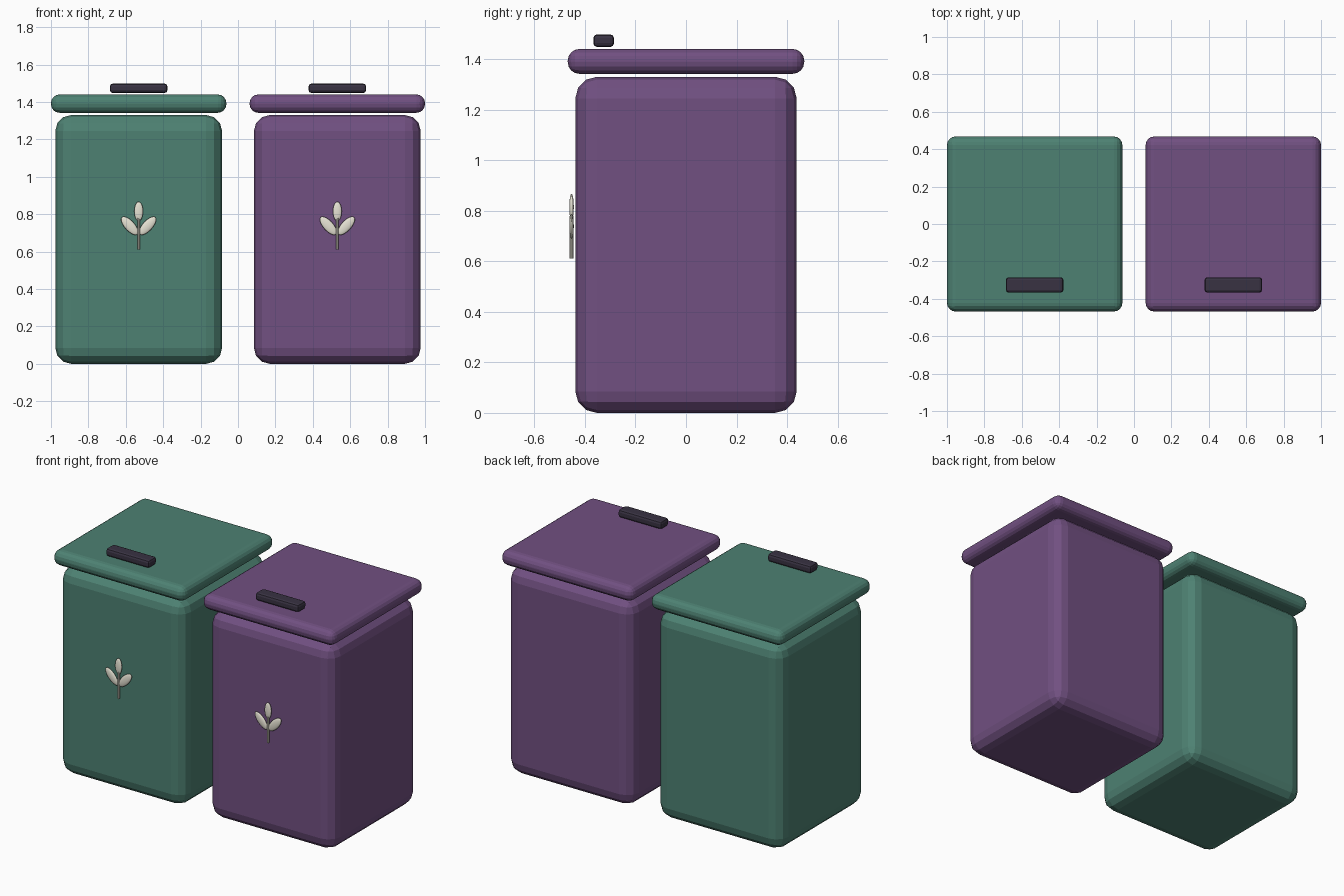
import bpy, math

if "Cube" in bpy.data.objects:
    bpy.data.objects.remove(bpy.data.objects["Cube"])


def material(name, rgb):
    m = bpy.data.materials.new(name)
    m.diffuse_color = (*rgb, 1)
    m.use_nodes = True
    m.node_tree.nodes["Principled BSDF"].inputs["Base Color"].default_value = m.diffuse_color
    return m


def finish(name, mat):
    o = bpy.context.object
    o.name = name
    o.data.materials.append(mat)
    bpy.ops.object.transform_apply(location=False, rotation=False, scale=True)
    return o


def rounded_box(name, centre, size, bevel, segments, mat):
    bpy.ops.mesh.primitive_cube_add(size=1, location=centre)
    bpy.context.object.scale = size
    o = finish(name, mat)
    b = o.modifiers.new("bevel", 'BEVEL')
    b.width, b.segments = bevel, segments
    return o


def leaf(name, x, z, half_width, half_length, angle, mat):
    bpy.ops.mesh.primitive_uv_sphere_add(segments=16, ring_count=10, radius=1,
                                         location=(x, -0.453, z), rotation=(0, angle, 0))
    bpy.context.object.scale = (half_width, 0.009, half_length)
    finish(name, mat)
    bpy.ops.object.shade_smooth()


teal = material("teal", (0.075, 0.22, 0.17))
purple = material("purple", (0.165, 0.08, 0.22))
dark = material("dark", (0.04, 0.032, 0.055))
cream = material("cream", (0.80, 0.77, 0.66))

for side, x, colour in (("left", -0.531, teal), ("right", 0.531, purple)):
    # canister, floating lid and handle
    rounded_box(side + "_body", (x, 0, 0.665), (0.892, 0.876, 1.33), 0.085, 3, colour)
    rounded_box(side + "_lid", (x, 0, 1.391), (0.938, 0.936, 0.098), 0.046, 4, colour)
    rounded_box(side + "_handle", (x, -0.326, 1.473), (0.308, 0.082, 0.05), 0.015, 2, dark)
    # sprig emblem on the front
    bpy.ops.mesh.primitive_cylinder_add(vertices=10, radius=0.008, depth=0.17,
                                        location=(x, -0.453, 0.695))
    finish(side + "_sprig_stem", cream)
    bpy.ops.object.shade_smooth_by_angle()
    leaf(side + "_middle_leaf", x, 0.815, 0.024, 0.052, 0, cream)
    for s, label in ((-1, "left"), (1, "right")):
        leaf(f"{side}_{label}_leaf", x + s * 0.048, 0.738, 0.027, 0.062,
             s * math.radians(42), cream)
